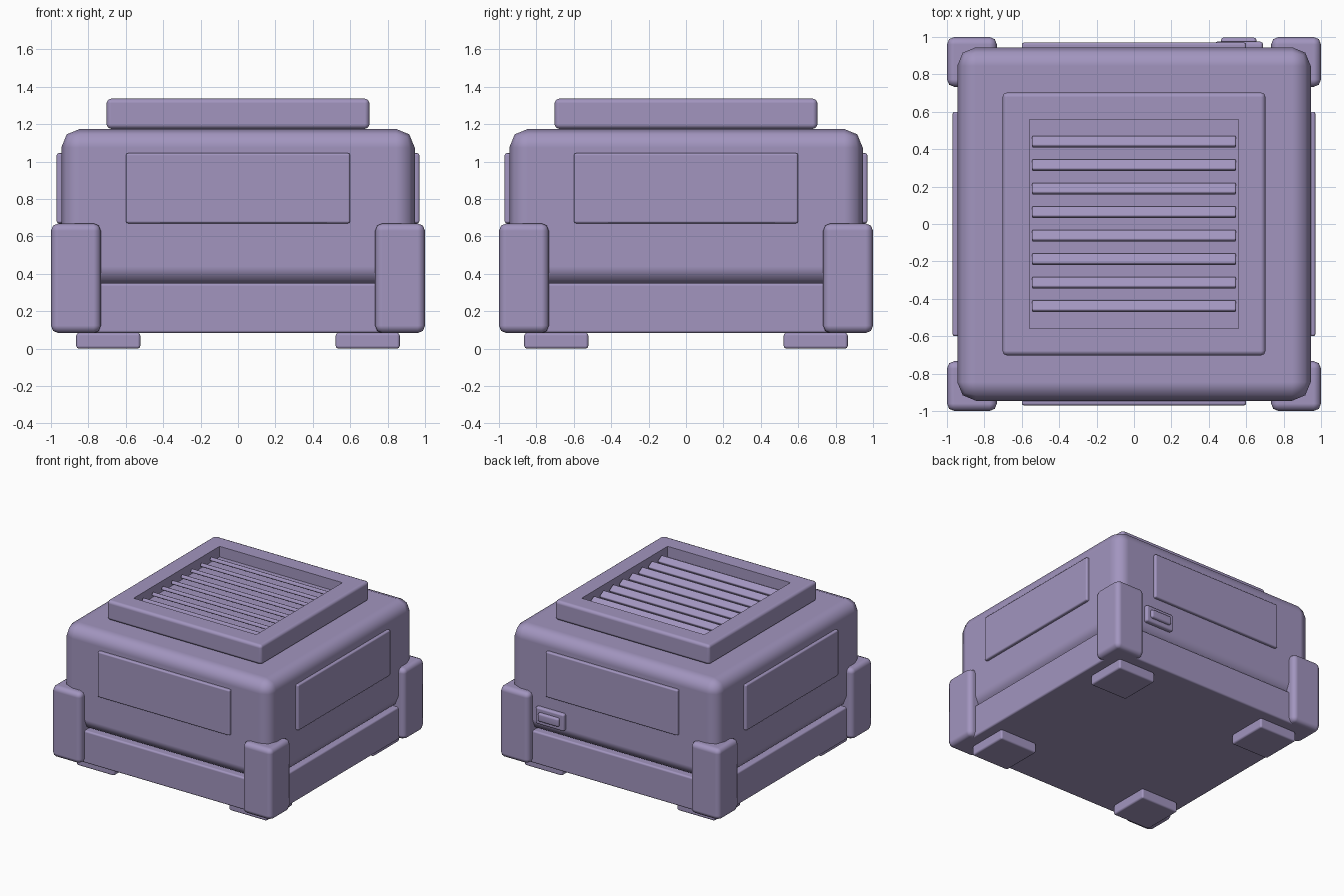
import bpy, bmesh, math
from mathutils import Matrix, Vector

if "Cube" in bpy.data.objects:
    bpy.data.objects.remove(bpy.data.objects["Cube"])

paint = bpy.data.materials.new("dusty purple")
paint.diffuse_color = (0.36, 0.30, 0.52, 1)
paint.use_nodes = True
paint.node_tree.nodes["Principled BSDF"].inputs["Base Color"].default_value = paint.diffuse_color


def box(name, lo, hi, bevel=0.02, segments=2, tilt=0.0, pocket=None):
    """Rounded box between two corners; pocket = (rim width, depth) sinks its top."""
    lo, hi = Vector(lo), Vector(hi)
    bm = bmesh.new()
    bmesh.ops.create_cube(bm, size=1)
    bmesh.ops.scale(bm, vec=hi - lo, verts=bm.verts)
    bmesh.ops.bevel(bm, geom=bm.edges[:], offset=bevel, segments=segments,
                    profile=0.5, affect='EDGES', clamp_overlap=True)
    if pocket:
        bm.normal_update()
        top = max(bm.faces, key=lambda f: f.calc_center_median().z)
        bmesh.ops.inset_region(bm, faces=[top], thickness=pocket[0] - bevel,
                               use_even_offset=True)
        ext = bmesh.ops.extrude_discrete_faces(bm, faces=[top])
        bmesh.ops.translate(bm, vec=(0, 0, -pocket[1]), verts=ext["faces"][0].verts[:])
    bmesh.ops.recalc_face_normals(bm, faces=bm.faces)
    bmesh.ops.transform(bm, matrix=Matrix.Rotation(tilt, 4, 'X'), verts=bm.verts)
    mesh = bpy.data.meshes.new(name)
    bm.to_mesh(mesh)
    bm.free()
    ob = bpy.data.objects.new(name, mesh)
    ob.location = (lo + hi) / 2
    mesh.materials.append(paint)
    bpy.context.collection.objects.link(ob)
    bpy.ops.object.select_all(action='DESELECT')
    ob.select_set(True)
    bpy.context.view_layer.objects.active = ob
    bpy.ops.object.shade_smooth_by_angle(angle=math.radians(60))
    # Keep the broad faces flat and let only the rounded edges shade
    weighted = ob.modifiers.new("flat_faces", 'WEIGHTED_NORMAL')
    weighted.keep_sharp = True
    weighted.weight = 100
    return ob


# Main housing: lower tray and rounded upper body
box("base_tray", (-0.945, -0.945, 0.083), (0.945, 0.945, 0.35), 0.015)
box("upper_body", (-0.945, -0.945, 0.34), (0.945, 0.945, 1.175), 0.1, 2)

# Corner guards and feet
for sx in (-1, 1):
    for sy in (-1, 1):
        def corner(name, inner, outer, z0, z1, bevel):
            xs = sorted((sx * inner, sx * outer))
            ys = sorted((sy * inner, sy * outer))
            box(name, (xs[0], ys[0], z0), (xs[1], ys[1], z1), bevel)
        corner("corner_guard", 0.733, 1.0, 0.083, 0.67, 0.04)
        corner("foot", 0.522, 0.865, 0.0, 0.085, 0.015)

# Raised panel on each side
for s in (-1, 1):
    y0, y1 = sorted((s * 0.92, s * 0.97))
    box("side_panel", (-0.6, y0, 0.67), (0.6, y1, 1.045), 0.012)
    box("side_panel", (y0, -0.6, 0.67), (y1, 0.6, 1.045), 0.012)

# Power socket on the back
box("socket_plate", (0.43, 0.92, 0.43), (0.69, 0.975, 0.57), 0.015)
box("socket_block", (0.465, 0.95, 0.465), (0.655, 0.997, 0.535), 0.015)

# Roof vent: open frame with tilted slats
box("vent_frame", (-0.703, -0.703, 1.175), (0.703, 0.703, 1.337), 0.025, 2,
    pocket=(0.145, 0.087))
for i in range(8):
    y = -0.44 + i * 0.1257
    box("vent_slat", (-0.545, y - 0.031, 1.265), (0.545, y + 0.031, 1.295),
        0.008, 2, tilt=math.radians(-30))
